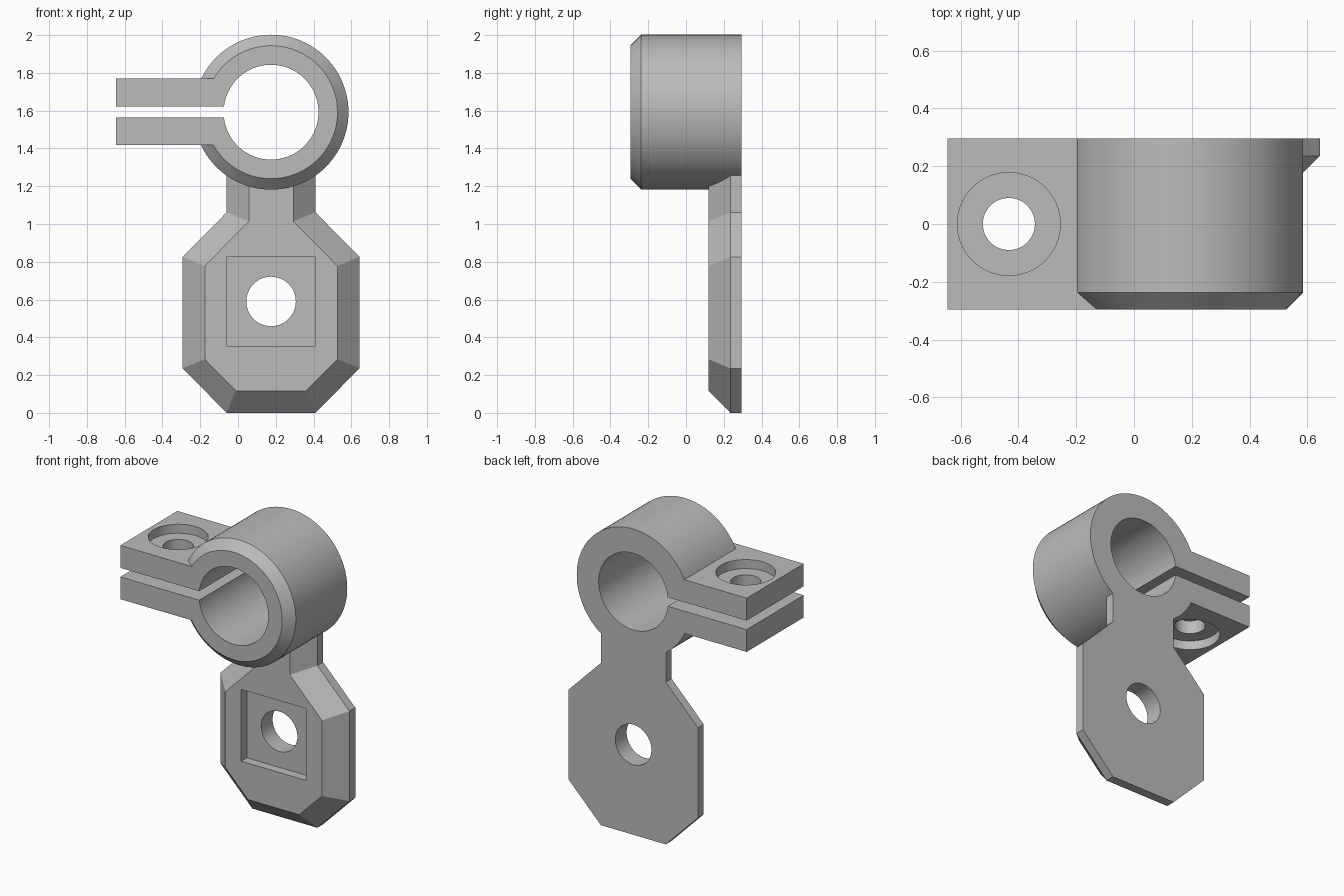
import bpy
from math import sin, cos, tau, radians
from mathutils import Vector

if "Cube" in bpy.data.objects:
    bpy.data.objects.remove(bpy.data.objects["Cube"], do_unlink=True)

DEPTH = 0.295            # half depth of the clamp
RING = (0.175, 1.592)    # ring centre in x, z
HOLE = (0.175, 0.59)     # plate hole centre
BOLT = (-0.433, 0.0)     # bolt centre in x, y
CHAMFER = 0.117

grey = bpy.data.materials.new("plain grey")
grey.use_nodes = True
grey.diffuse_color = (0.5, 0.5, 0.5, 1)
grey.node_tree.nodes["Principled BSDF"].inputs["Base Color"].default_value = (0.5, 0.5, 0.5, 1)


def loft(name, sections, axis="y"):
    """Solid through equal outlines, each given as (position on axis, outline)."""
    n = len(sections[0][1])
    verts = [(a, p, b) if axis == "y" else (a, b, p) for p, line in sections for a, b in line]
    faces = [tuple(range(n)), tuple(range(len(verts) - n, len(verts)))]
    for s in range(len(sections) - 1):
        for i in range(n):
            j = (i + 1) % n
            faces.append((s * n + i, s * n + j, s * n + n + j, s * n + n + i))
    mesh = bpy.data.meshes.new(name)
    mesh.from_pydata(verts, [], faces)
    mesh.materials.append(grey)
    obj = bpy.data.objects.new(name, mesh)
    bpy.context.collection.objects.link(obj)
    bpy.ops.object.select_all(action="DESELECT")
    obj.select_set(True)
    bpy.context.view_layer.objects.active = obj
    bpy.ops.object.mode_set(mode="EDIT")
    bpy.ops.mesh.select_all(action="SELECT")
    bpy.ops.mesh.normals_make_consistent(inside=False)
    bpy.ops.object.mode_set(mode="OBJECT")
    return obj


def circle(centre, r, n=96):
    return [(centre[0] + r * cos(tau * i / n), centre[1] + r * sin(tau * i / n)) for i in range(n)]


def rect(a0, a1, b0, b1):
    return [(a0, b0), (a1, b0), (a1, b1), (a0, b1)]


def inset(line, d):
    """Offset a counter-clockwise outline inward with mitred corners."""
    pts, out = [Vector(p) for p in line], []
    for i, p in enumerate(pts):
        e1, e2 = (p - pts[i - 1]).normalized(), (pts[(i + 1) % len(pts)] - p).normalized()
        n1, n2 = Vector((-e1.y, e1.x)), Vector((-e2.y, e2.x))
        out.append(tuple(p + (n1 + n2) * d / (1 + n1.dot(n2))))
    return out


def combine(target, tool, operation):
    mod = target.modifiers.new(tool.name, "BOOLEAN")
    mod.operation, mod.object, mod.solver = operation, tool, "EXACT"
    bpy.context.view_layer.objects.active = target
    bpy.ops.object.modifier_apply(modifier=mod.name)
    bpy.data.objects.remove(tool, do_unlink=True)


# Ring with a chamfered front rim
bracket = loft("clamp_bracket", [(-DEPTH, circle(RING, 0.352)), (-DEPTH + 0.058, circle(RING, 0.41)),
                                 (DEPTH, circle(RING, 0.41))])

# Clamp ears, split later by the slit
ears = loft("clamp_ears", [(-DEPTH, rect(-0.646, 0, 1.417, 1.769)), (DEPTH, rect(-0.646, 0, 1.417, 1.769))])
combine(bracket, ears, "UNION")

# Mounting plate with neck, mirrored about the ring centre
half = [(0.235, 0), (0.468, 0.236), (0.468, 0.826), (0.235, 1.062), (0.235, 1.33)]
outline = [(RING[0] + x, z) for x, z in half] + [(RING[0] - x, z) for x, z in reversed(half)]
plate = loft("mounting_plate", [(DEPTH - 0.06 - CHAMFER, inset(outline, CHAMFER)),
                                (DEPTH - 0.06, outline), (DEPTH, outline)])
combine(bracket, plate, "UNION")

# Bore, slit, plate hole and square nut recess
slit = rect(-0.8, RING[0], 1.563, 1.622)
recess = rect(-0.06, 0.41, 0.355, 0.825)
cutters = [
    loft("bore_cutter", [(-1, circle(RING, 0.251)), (1, circle(RING, 0.251))]),
    loft("slit_cutter", [(-1, slit), (1, slit)]),
    loft("plate_hole_cutter", [(-1, circle(HOLE, 0.131, 64)), (1, circle(HOLE, 0.131, 64))]),
    loft("recess_cutter", [(-1, recess), (0.177, recess)]),
    loft("bolt_cutter", [(1, circle(BOLT, 0.09, 64)), (2, circle(BOLT, 0.09, 64))], "z"),
]
# Counterbores above and below the ears
for z0, z1 in ((1.71, 1.9), (1.3, 1.476)):
    cutters.append(loft("counterbore_cutter", [(z0, circle(BOLT, 0.178, 64)), (z1, circle(BOLT, 0.178, 64))], "z"))
for cutter in cutters:
    combine(bracket, cutter, "DIFFERENCE")

bpy.ops.object.select_all(action="DESELECT")
bracket.select_set(True)
bpy.context.view_layer.objects.active = bracket
bpy.ops.object.shade_smooth_by_angle(angle=radians(30))
